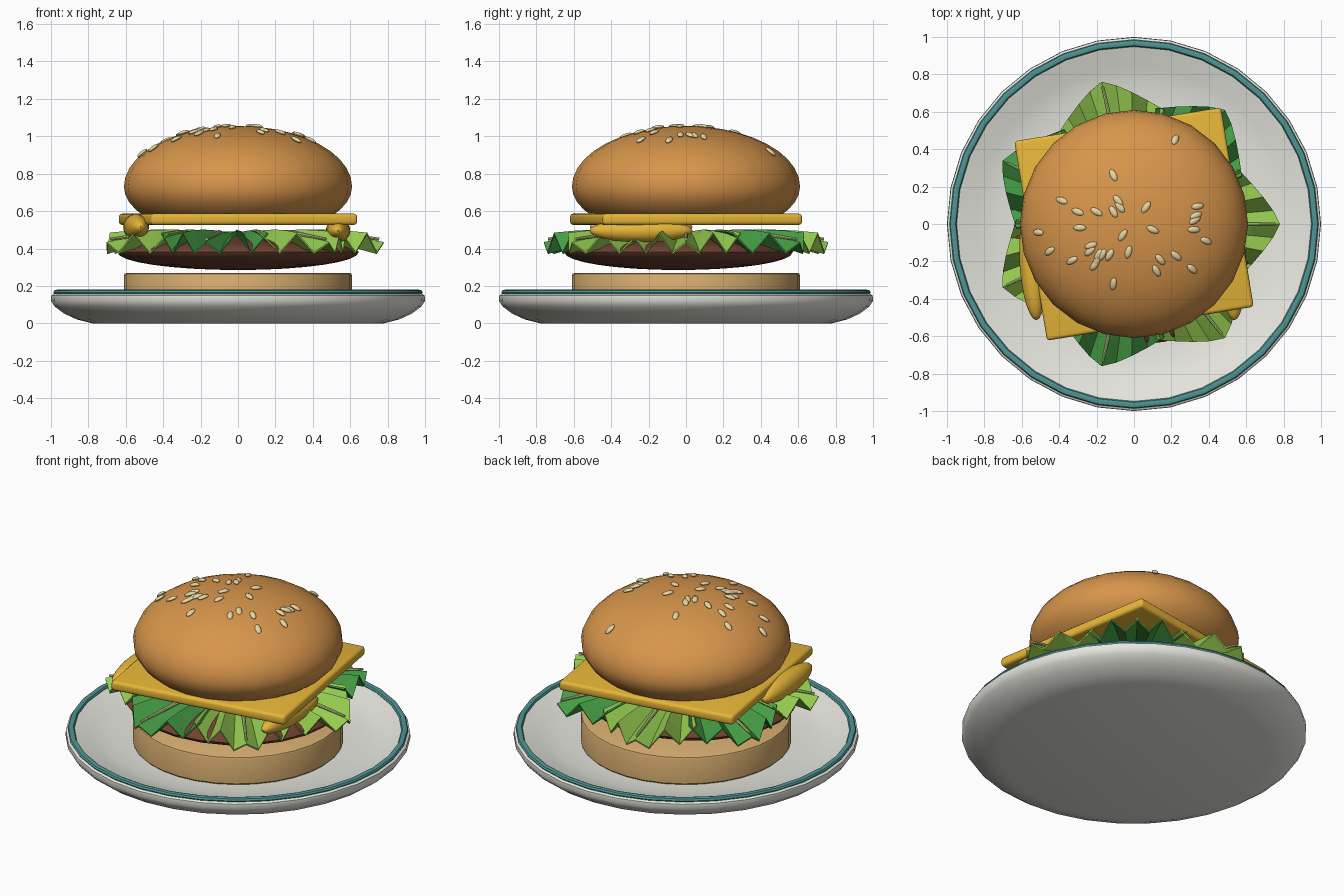
import bpy, bmesh, math
from mathutils import Vector, Matrix

if "Cube" in bpy.data.objects:
    bpy.data.objects.remove(bpy.data.objects["Cube"])


def material(name, r, g, b):
    m = bpy.data.materials.new(name)
    m.diffuse_color = (r, g, b, 1)
    m.use_nodes = True
    m.node_tree.nodes["Principled BSDF"].inputs["Base Color"].default_value = m.diffuse_color
    return m


PLATE = material("ceramic", 0.80, 0.80, 0.74)
TEAL = material("teal_glaze", 0.08, 0.30, 0.30)
CRUST = material("crust", 0.68, 0.30, 0.07)
CRUMB = material("crumb", 0.68, 0.42, 0.16)
MEAT = material("meat", 0.16, 0.055, 0.03)
CHEESE = material("cheese", 0.80, 0.47, 0.04)
DARK = material("dark_leaf", 0.06, 0.34, 0.06)
LIGHT = material("light_leaf", 0.30, 0.60, 0.08)
RIB = material("leaf_rib", 0.50, 0.68, 0.22)
SEED = material("seed", 0.80, 0.66, 0.36)


def finish(bm, name, mat, smooth=True):
    bmesh.ops.recalc_face_normals(bm, faces=bm.faces)
    me = bpy.data.meshes.new(name)
    bm.to_mesh(me)
    bm.free()
    ob = bpy.data.objects.new(name, me)
    bpy.context.collection.objects.link(ob)
    me.materials.append(mat)
    if smooth:
        bpy.ops.object.select_all(action='DESELECT')
        ob.select_set(True)
        bpy.context.view_layer.objects.active = ob
        bpy.ops.object.shade_smooth_by_angle(angle=math.radians(40))
    return ob


def lathe(name, profile, mat, steps=32, closed=False):
    bm = bmesh.new()
    vs = [bm.verts.new((r, 0, z)) for r, z in profile]
    es = [bm.edges.new(p) for p in zip(vs, vs[1:])]
    if closed:
        es.append(bm.edges.new((vs[-1], vs[0])))
    bmesh.ops.spin(bm, geom=vs + es, axis=(0, 0, 1), cent=(0, 0, 0),
                   angle=2 * math.pi, steps=steps, use_duplicate=False)
    bmesh.ops.remove_doubles(bm, verts=bm.verts, dist=1e-4)
    return finish(bm, name, mat)


def ellipsoid(name, center, radii, mat, turn=0):
    bm = bmesh.new()
    m = Matrix.Translation(center) @ Matrix.Rotation(turn, 4, 'Z') @ Matrix.Diagonal((*radii, 1))
    bmesh.ops.create_uvsphere(bm, u_segments=24, v_segments=16, radius=1, matrix=m)
    return finish(bm, name, mat)


# plate and its glazed rim
lathe("plate", [(0, 0), (0.78, 0), (0.86, 0.02), (0.93, 0.052), (0.98, 0.09), (1.0, 0.12),
                (0.998, 0.15), (0.97, 0.165), (0.93, 0.155), (0.84, 0.12), (0.74, 0.1),
                (0.62, 0.09), (0, 0.09)], PLATE)
lathe("plate_rim", [(0.968 + 0.02 * math.cos(a), 0.165 + 0.015 * math.sin(a))
                    for a in [i * math.pi / 4 for i in range(8)]], TEAL, closed=True)

# bottom bun
lathe("bottom_bun", [(0, 0.09), (0.60, 0.09), (0.61, 0.10), (0.61, 0.255),
                     (0.606, 0.265), (0.595, 0.27), (0, 0.27)], CRUMB)

# patty
ellipsoid("patty", (0, -0.04, 0.38), (0.645, 0.61, 0.095), MEAT)


# lettuce leaves with midribs
def leaf(i):
    turn = Matrix.Rotation(i * 2 * math.pi / 7, 4, 'Z')
    cols, rows = 8, 4
    bm = bmesh.new()
    grid = []
    for c in range(cols + 1):
        v = 2 * c / cols - 1
        tip = 0.78 - 0.22 * abs(v) ** 1.3
        zig = 0.0 if c == cols // 2 else (-0.055 if c % 2 else 0.05)
        line = []
        for r in range(rows + 1):
            u = r / rows
            x = 0.2 + (tip - 0.2) * u
            y = v * (0.09 + 0.20 * u)
            z = 0.49 - 0.055 * u * u + zig * u
            line.append(bm.verts.new(turn @ Vector((x, y, z))))
        grid.append(line)
    for c in range(cols):
        for r in range(rows):
            a, b = grid[c], grid[c + 1]
            bm.faces.new((a[r], b[r], b[r + 1], a[r + 1]))
    ob = finish(bm, f"lettuce_leaf_{i}", DARK if i % 2 else LIGHT, smooth=False)
    mod = ob.modifiers.new("thickness", 'SOLIDIFY')
    mod.thickness = 0.01

    bm = bmesh.new()
    p, q = Vector((0.45, 0, 0.487)), Vector((0.755, 0, 0.45))
    rot = (q - p).to_track_quat('Z', 'Y').to_matrix().to_4x4()
    bmesh.ops.create_cone(bm, cap_ends=True, segments=8, radius1=0.013, radius2=0.008,
                          depth=(q - p).length,
                          matrix=turn @ Matrix.Translation((p + q) / 2) @ rot)
    finish(bm, f"leaf_midrib_{i}", RIB)


for i in range(7):
    leaf(i)

# cheese slice and melted drips
bm = bmesh.new()
bmesh.ops.create_cube(bm, size=1, matrix=Matrix.Translation((0, 0, 0.556))
                      @ Matrix.Rotation(math.radians(9.3), 4, 'Z')
                      @ Matrix.Diagonal((1.12, 1.08, 0.06, 1)))
bmesh.ops.bevel(bm, geom=bm.edges[:], offset=0.018, segments=3, profile=0.5, affect='EDGES')
finish(bm, "cheese_slice", CHEESE)
ellipsoid("cheese_drip_left", (-0.545, -0.24, 0.515), (0.065, 0.275, 0.07), CHEESE, math.radians(5))
ellipsoid("cheese_drip_right", (0.535, -0.24, 0.495), (0.065, 0.275, 0.062), CHEESE)

# top bun: domed above, shallower and flattened below
BUN_R, BUN_Z, BUN_H = 0.61, 0.73, 0.325
bm = bmesh.new()
bmesh.ops.create_uvsphere(bm, u_segments=24, v_segments=20, radius=1)
for v in bm.verts:
    h = BUN_H if v.co.z > 0 else 0.275
    v.co = Vector((v.co.x * BUN_R, v.co.y * BUN_R, max(BUN_Z + v.co.z * h, 0.55)))
finish(bm, "top_bun", CRUST)

# sesame seeds: x, y, heading in degrees
SEEDS = [(.22, .45, 65), (-.11, .26, 115), (-.385, .125, 160), (-.30, .065, 160), (-.20, .065, 150),
         (-.11, .065, 120), (-.085, .125, 130), (-.075, .09, 130), (.065, .09, 55), (.34, .095, 10),
         (.33, .045, 20), (.325, .02, 30), (-.51, -.045, 0), (-.29, -.02, 0), (-.06, -.06, 55),
         (.10, -.03, 155), (.32, -.03, 0), (.385, -.09, 160), (-.45, -.145, 30), (-.33, -.195, 30),
         (-.23, -.115, 20), (-.235, -.145, 40), (-.19, -.165, 60), (-.20, -.20, 60),
         (-.17, -.165, 60), (-.13, -.165, 60), (-.03, -.15, 75), (.12, -.25, 120),
         (.14, -.19, 130), (.225, -.17, 140), (.31, -.24, 140), (-.11, -.32, 80), (-.21, -.22, 50)]
bm = bmesh.new()
for x, y, deg in SEEDS:
    z = BUN_H * math.sqrt(1 - (x * x + y * y) / BUN_R ** 2)
    n = Vector((x / BUN_R ** 2, y / BUN_R ** 2, z / BUN_H ** 2)).normalized()
    t = Vector((math.cos(math.radians(deg)), math.sin(math.radians(deg)), 0))
    t = (t - n * t.dot(n)).normalized()
    rot = Matrix((t, n.cross(t), n)).transposed().to_4x4()
    bmesh.ops.create_uvsphere(bm, u_segments=10, v_segments=6, radius=1,
                              matrix=Matrix.Translation(Vector((x, y, BUN_Z + z)) + n * 0.003)
                              @ rot @ Matrix.Diagonal((0.036, 0.018, 0.012, 1)))
finish(bm, "sesame_seeds", SEED)
